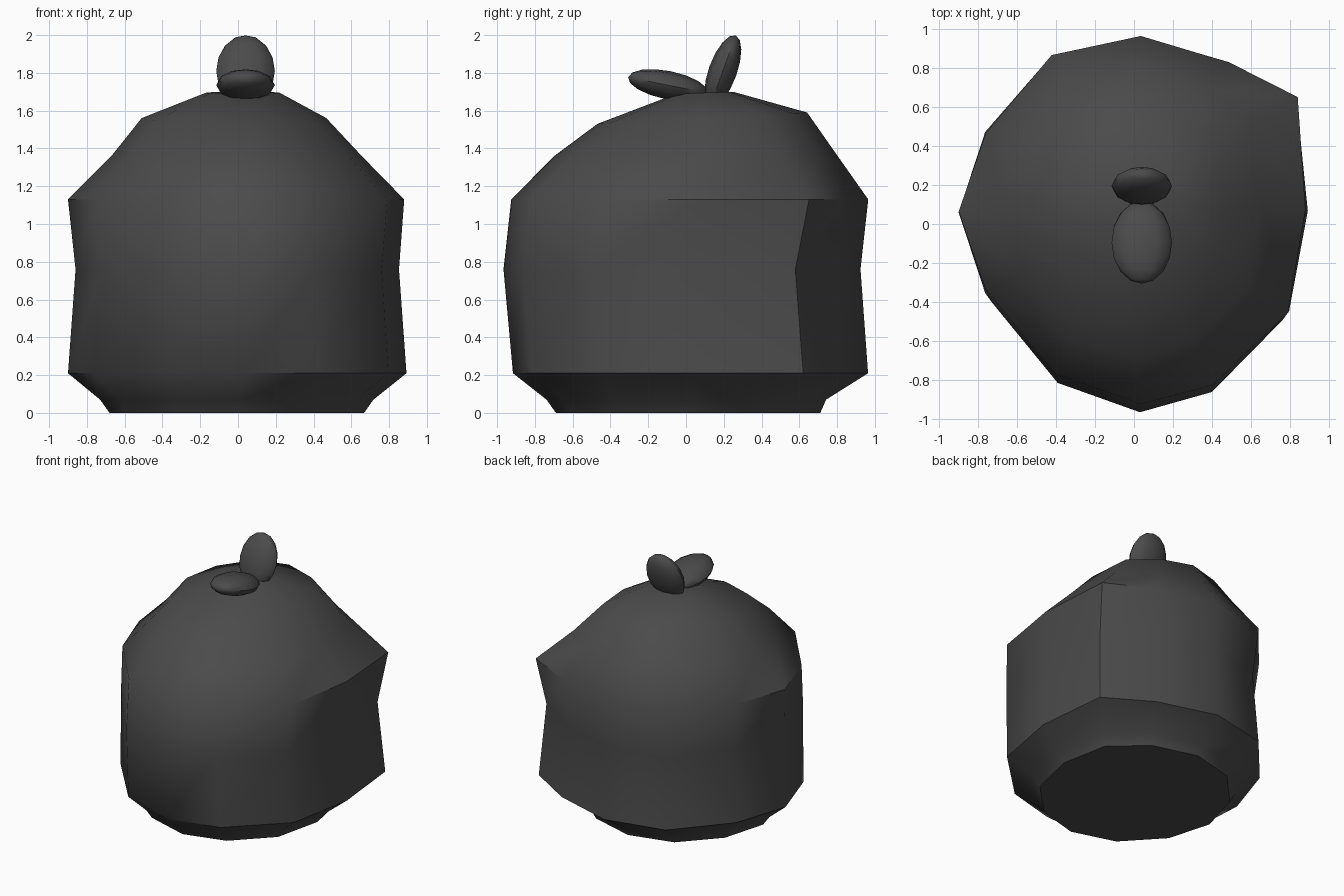
import bpy, bmesh, math
from mathutils import Matrix, Vector

if "Cube" in bpy.data.objects:
    bpy.data.objects.remove(bpy.data.objects["Cube"])

mat = bpy.data.materials.new("dark_plastic")
mat.diffuse_color = (0.07, 0.07, 0.07, 1)
mat.use_nodes = True
mat.node_tree.nodes["Principled BSDF"].inputs["Base Color"].default_value = mat.diffuse_color


def finish(name, bm, angle):
    bmesh.ops.recalc_face_normals(bm, faces=bm.faces)
    me = bpy.data.meshes.new(name)
    bm.to_mesh(me)
    bm.free()
    ob = bpy.data.objects.new(name, me)
    bpy.context.collection.objects.link(ob)
    me.materials.append(mat)
    bpy.ops.object.select_all(action='DESELECT')
    ob.select_set(True)
    bpy.context.view_layer.objects.active = ob
    bpy.ops.object.shade_smooth_by_angle(angle=math.radians(angle))
    return ob


# Lumpy twelve-sided outline of the bag, seen from above
outline = [(0.04, -0.96), (0.41, -0.86), (0.80, -0.48), (0.89, 0.06),
           (0.85, 0.65), (0.50, 0.83), (0.04, 0.97), (-0.42, 0.87),
           (-0.76, 0.46), (-0.90, 0.05), (-0.76, -0.36), (-0.40, -0.80)]
# Rounder outline used towards the neck and the base
circle = [(math.sin(i * math.pi / 6), -math.cos(i * math.pi / 6)) for i in range(12)]

# Rings: front z, back z, x min, x max, y min, y max, roundness
rings = [(0.00, 0.00, -0.68, 0.67, -0.69, 0.71, 0.7),
         (0.07, 0.07, -0.73, 0.72, -0.74, 0.74, 0.6),
         (0.21, 0.21, -0.90, 0.90, -0.92, 0.96, 0.2),
         (0.76, 0.76, -0.86, 0.86, -0.97, 0.92, 0.2),
         (1.13, 1.13, -0.90, 0.89, -0.93, 0.96, 0.0),
         (1.36, 1.36, -0.67, 0.66, -0.70, 0.80, 0.3),
         (1.53, 1.59, -0.51, 0.47, -0.47, 0.64, 0.5),
         (1.69, 1.70, -0.17, 0.22, -0.05, 0.25, 1.0)]

# Bag body
bm = bmesh.new()
loops = []
for zf, zb, x0, x1, y0, y1, k in rings:
    loop = []
    for (ox, oy), (cx, cy) in zip(outline, circle):
        u = ox / 0.9 * (1 - k) + cx * k
        v = oy / 0.965 * (1 - k) + cy * k
        loop.append(bm.verts.new(((x0 + x1) / 2 + u * (x1 - x0) / 2,
                                  (y0 + y1) / 2 + v * (y1 - y0) / 2,
                                  zf + (zb - zf) * (v + 1) / 2)))
    loops.append(loop)
for a, b in zip(loops, loops[1:]):
    for i in range(12):
        j = (i + 1) % 12
        bm.faces.new((a[i], a[j], b[j], b[i]))
bm.faces.new(loops[0])
bm.faces.new(loops[-1])
finish("bag_body", bm, 45)


# Two flattened tie ends sticking out of the neck
def tie_end(name, centre, direction, half_len):
    along = Vector(direction).normalized()
    side = Vector((1, 0, 0))
    normal = along.cross(side)
    rot = Matrix((side, normal, along)).transposed().to_4x4()
    m = Matrix.Translation(centre) @ rot @ Matrix.Diagonal((0.155, 0.075, half_len, 1))
    bm = bmesh.new()
    bmesh.ops.create_uvsphere(bm, u_segments=12, v_segments=8, radius=1, matrix=m)
    finish(name, bm, 50)


tie_end("tie_end_back", (0.04, 0.195, 1.81), (0, 0.36, 1), 0.20)
tie_end("tie_end_front", (0.04, -0.095, 1.735), (0, -1, 0.20), 0.215)
